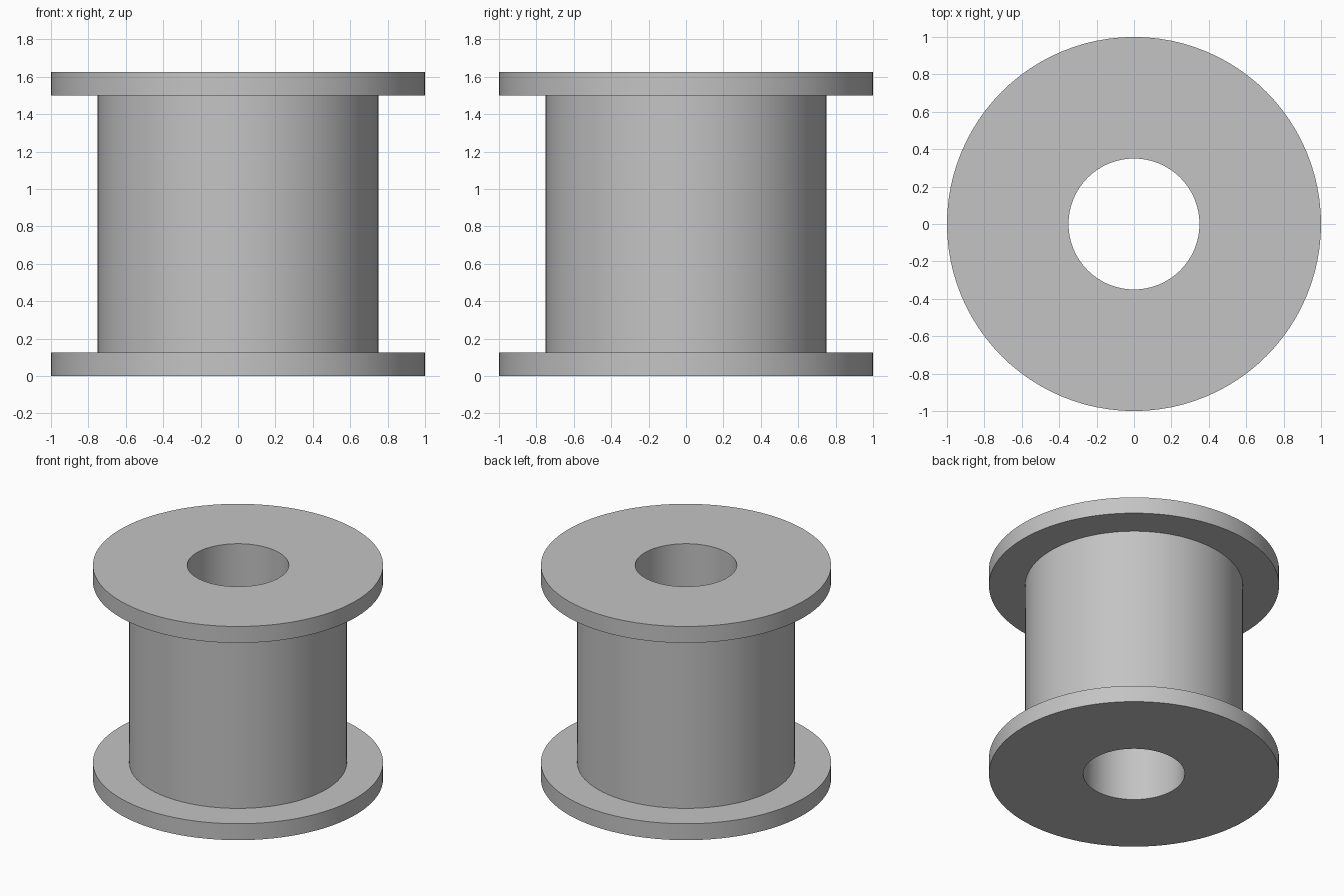
import bpy
import bmesh
from math import radians, tau
from mathutils import Vector

cube = bpy.data.objects.get("Cube")
if cube:
    bpy.data.objects.remove(cube, do_unlink=True)

HOLE_RADIUS = 0.35
DRUM_RADIUS = 0.75
FLANGE_RADIUS = 1.0
FLANGE_THICKNESS = 0.125
HEIGHT = 1.625
SEGMENTS = 96

# Plain grey material
grey = bpy.data.materials.new("plain_grey")
grey.use_nodes = True
colour = (0.55, 0.55, 0.55, 1.0)
grey.diffuse_color = colour
grey.node_tree.nodes["Principled BSDF"].inputs["Base Color"].default_value = colour

# Closed cross-section: bore, bottom flange, drum, top flange
shoulder = HEIGHT - FLANGE_THICKNESS
section = [
    (HOLE_RADIUS, 0),
    (FLANGE_RADIUS, 0),
    (FLANGE_RADIUS, FLANGE_THICKNESS),
    (DRUM_RADIUS, FLANGE_THICKNESS),
    (DRUM_RADIUS, shoulder),
    (FLANGE_RADIUS, shoulder),
    (FLANGE_RADIUS, HEIGHT),
    (HOLE_RADIUS, HEIGHT),
]

# Turn the section around the z axis
bm = bmesh.new()
verts = [bm.verts.new((r, 0, z)) for r, z in section]
edges = [bm.edges.new((v, verts[(i + 1) % len(verts)])) for i, v in enumerate(verts)]
bmesh.ops.spin(bm, geom=verts + edges, cent=Vector(), axis=Vector((0, 0, 1)),
               angle=tau, steps=SEGMENTS, use_merge=True)
bmesh.ops.remove_doubles(bm, verts=bm.verts[:], dist=0.0001)
bmesh.ops.recalc_face_normals(bm, faces=bm.faces[:])

mesh = bpy.data.meshes.new("flanged_spool")
bm.to_mesh(mesh)
bm.free()
mesh.materials.append(grey)
spool = bpy.data.objects.new("flanged_spool", mesh)
bpy.context.collection.objects.link(spool)

# Smooth round walls, crisp rims
bpy.ops.object.select_all(action="DESELECT")
spool.select_set(True)
bpy.context.view_layer.objects.active = spool
bpy.ops.object.shade_smooth_by_angle(angle=radians(30))
